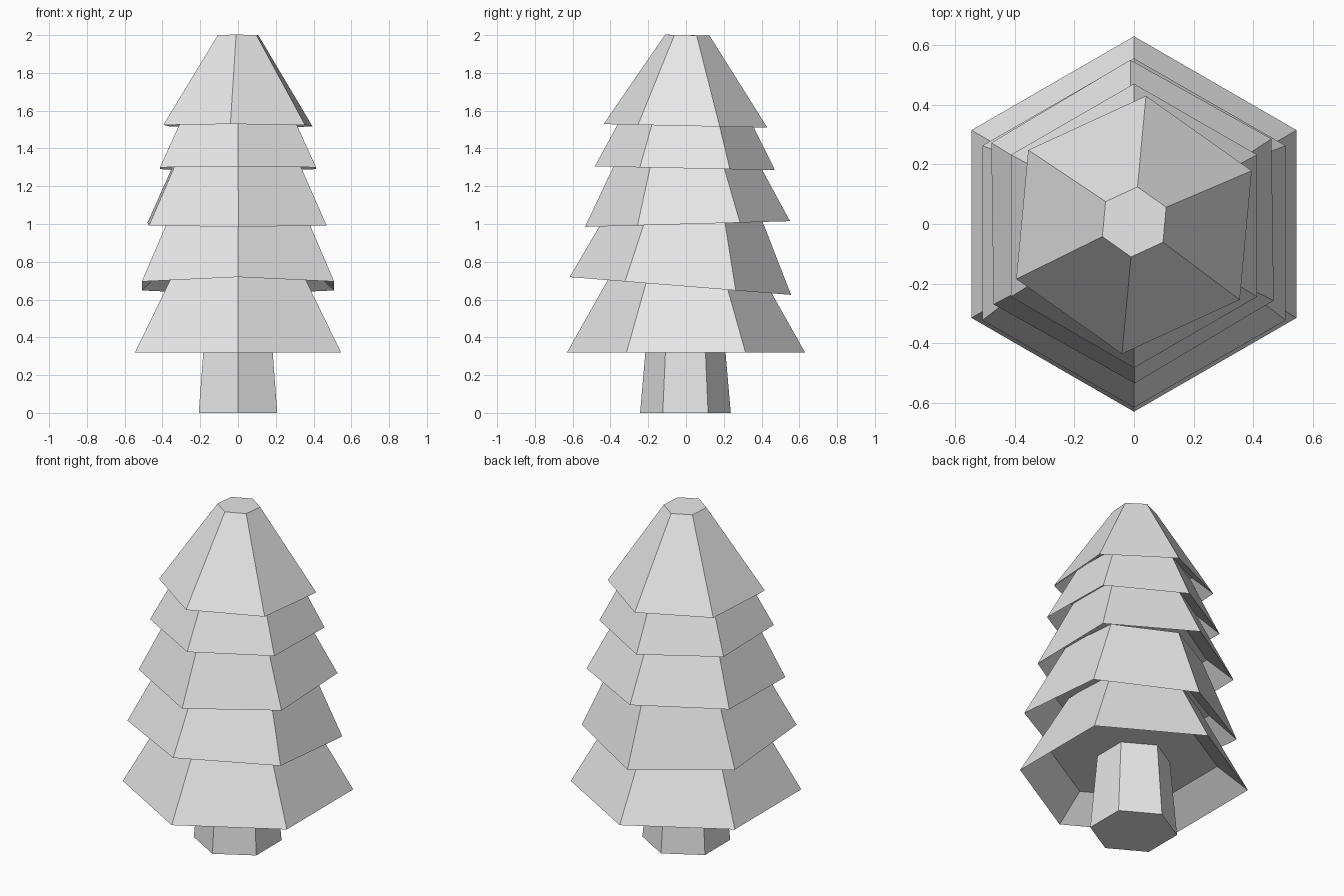
import bpy, bmesh
from math import radians, pi, cos, sin
from mathutils import Matrix, Euler

cube = bpy.data.objects.get("Cube")
if cube:
    bpy.data.objects.remove(cube)

grey = bpy.data.materials.new("light grey")
grey.use_nodes = True
grey.diffuse_color = (0.8, 0.8, 0.8, 1)
grey.node_tree.nodes["Principled BSDF"].inputs["Base Color"].default_value = (0.8, 0.8, 0.8, 1)


def hex_stack(name, levels, matrix):
    """Closed six-sided solid through a list of (radius, height) rings."""
    bm = bmesh.new()
    rings = [[bm.verts.new((r * cos(pi / 6 + i * pi / 3), r * sin(pi / 6 + i * pi / 3), z))
              for i in range(6)] for r, z in levels]
    for low, high in zip(rings, rings[1:]):
        for i in range(6):
            j = (i + 1) % 6
            bm.faces.new((low[i], low[j], high[j], high[i]))
    bm.faces.new(rings[0][::-1])
    bm.faces.new(rings[-1])
    bm.transform(matrix)
    bmesh.ops.recalc_face_normals(bm, faces=bm.faces)
    mesh = bpy.data.meshes.new(name)
    bm.to_mesh(mesh)
    bm.free()
    mesh.materials.append(grey)
    obj = bpy.data.objects.new(name, mesh)
    bpy.context.collection.objects.link(obj)


# Tapered trunk
hex_stack("trunk", [(0.24, 0), (0.2, 0.46)], Matrix.Translation((0, -0.003, 0)))

# Branch tiers: rim radius, top radius, height, centre, tilt and turn in degrees
tiers = [
    (0.63, 0.36, 0.48, (0, 0, 0.32), 0, 0),
    (0.588, 0.375, 0.44, (0, -0.03, 0.672), -4.6, 0),
    (0.543, 0.34, 0.40, (-0.005, 0.008, 1.0), 1.6, 0.8),
    (0.477, 0.295, 0.35, (0, -0.006, 1.295), -1.2, 0),
    (0.435, 0.118, 0.48, (0, -0.003, 1.52), -1.2, -5.3),
]
for n, (rim, top, height, centre, tilt, turn) in enumerate(tiers, 1):
    place = Matrix.Translation(centre) @ Euler((radians(tilt), 0, radians(turn))).to_matrix().to_4x4()
    # Hollow underside, then the sloping outer skirt
    hex_stack(f"branch_tier_{n}", [(rim * 0.73, rim * 0.21), (rim, 0), (top, height)], place)
